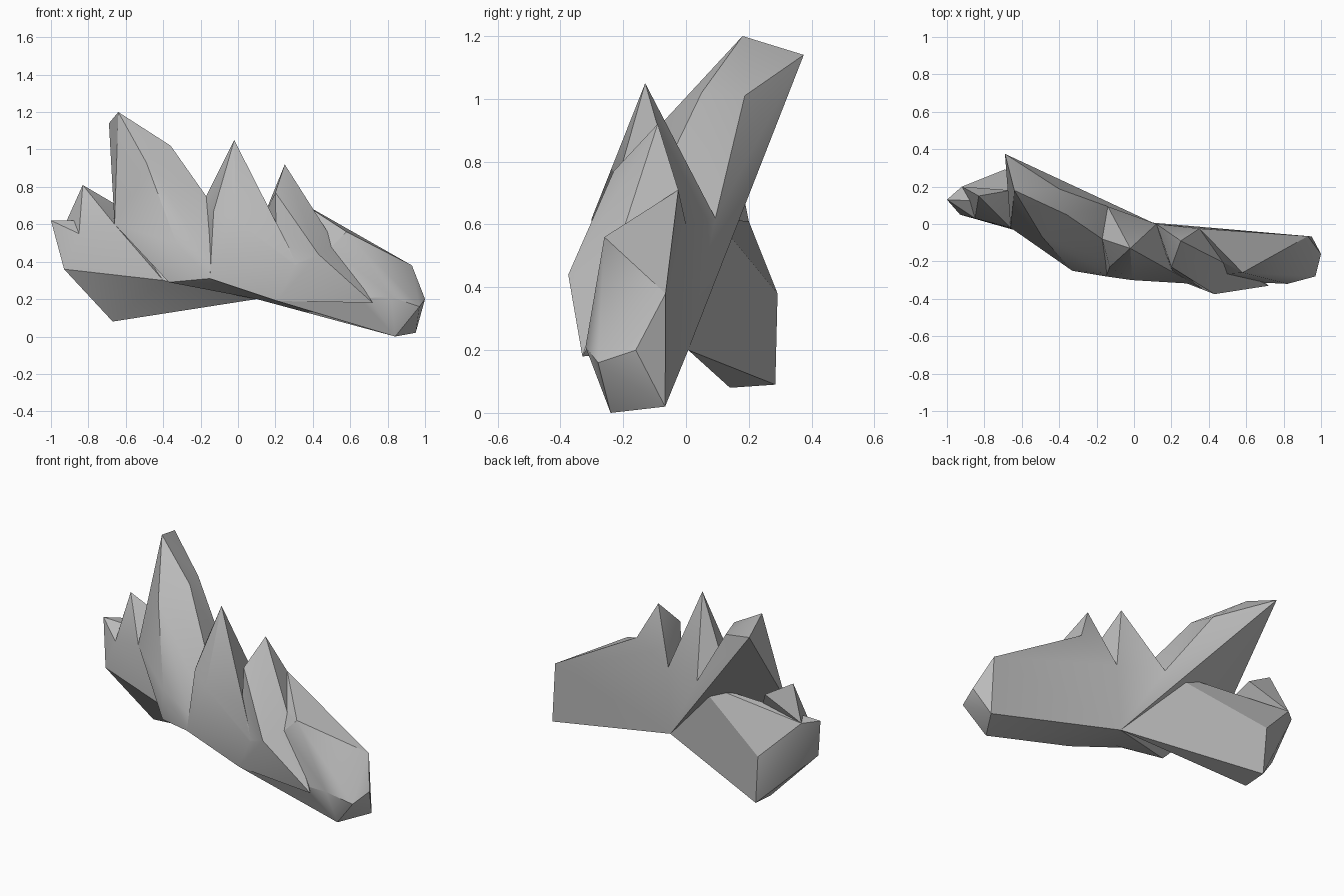
import bpy, bmesh, math

if "Cube" in bpy.data.objects:
    bpy.data.objects.remove(bpy.data.objects["Cube"])

stone = bpy.data.materials.new("grey_stone")
stone.diffuse_color = (0.5, 0.5, 0.5, 1)
stone.use_nodes = True
stone.node_tree.nodes["Principled BSDF"].inputs["Base Color"].default_value = stone.diffuse_color


def back(x, z):
    """Point on the bent rear wall, which every shard shares."""
    return (x, max(0.36 * (0.12 - x), -0.07 * x), z)


def shard(name, *points):
    """One faceted rock: the convex skin around a few corner points."""
    bm = bmesh.new()
    for p in points:
        bm.verts.new(p)
    out = bmesh.ops.convex_hull(bm, input=bm.verts[:])
    loose = {g for g in out["geom_interior"] + out["geom_unused"]
             if isinstance(g, bmesh.types.BMVert)}
    bmesh.ops.delete(bm, geom=list(loose), context="VERTS")
    bmesh.ops.recalc_face_normals(bm, faces=bm.faces[:])
    mesh = bpy.data.meshes.new(name)
    bm.to_mesh(mesh)
    bm.free()
    mesh.materials.append(stone)
    ob = bpy.data.objects.new(name, mesh)
    bpy.context.collection.objects.link(ob)
    return ob


# corners where neighbouring shards meet
left_rim, left_notch = (-.92, .2, .61), (-.85, .03, .55)
left_foot, left_seam = (-.4, -.1, .3), (-.66, -.02, .6)
saddle, saddle_back = (-.17, -.08, .75), back(-.14, .62)
toe_left, toe_mid, toe_right = (-.15, -.28, .31), (.09, -.28, .28), (.21, -.29, .19)
mid_foot = (.32, -.32, .38)
rear_low, rear_high, rear_step = back(.1, .2), back(.12, .6), back(.35, .71)

# left slab with its blunt end
rock = shard("rock_ridge", left_rim, left_notch, left_foot, saddle_back, rear_low,
             (-1, .13, .62), (-.93, .05, .36), (-.67, .14, .08), (-.58, .06, .16),
             back(-.69, .38), back(-.67, .09))

parts = [
    shard("left_spike", left_rim, left_notch, left_foot, left_seam,
          (-.83, .15, .81), (-.66, .18, .71)),
    # tall leaning peak
    shard("tall_peak", left_seam, saddle, saddle_back, toe_left, toe_mid, rear_low,
          (-.64, .18, 1.2), (-.69, .375, 1.14), (-.36, .05, 1.02), (-.49, -.07, .93),
          (-.33, -.25, .5), (-.37, -.2, .29), back(-.4, 1.01)),
    shard("middle_peak", saddle, saddle_back, toe_left, toe_mid, toe_right, mid_foot,
          rear_low, rear_high, (-.02, -.13, 1.05), (-.13, -.23, .67), (-.01, -.3, .62)),
    shard("right_peak", mid_foot, toe_right, rear_low, rear_high, rear_step,
          (.25, -.09, .92), (.2, -.23, .77), (.43, -.375, .44), (.72, -.33, .18)),
    # long low right end
    shard("right_end", toe_right, rear_low, rear_high, rear_step,
          (.58, -.26, .56), (.82, -.32, .21), (.97, -.28, .16), (1, -.16, .2),
          (.84, -.24, 0), back(.93, .38), back(.95, .02)),
]

# fuse every shard into one solid ridge
for part in parts:
    mod = rock.modifiers.new(part.name, "BOOLEAN")
    mod.operation, mod.solver, mod.object = "UNION", "EXACT", part
bpy.context.view_layer.update()
fused = bpy.data.meshes.new_from_object(
    rock.evaluated_get(bpy.context.evaluated_depsgraph_get()))
rock.modifiers.clear()
rock.data = fused
for part in parts:
    bpy.data.objects.remove(part)

# soften shallow creases only
bpy.context.view_layer.objects.active = rock
rock.select_set(True)
bpy.ops.object.shade_smooth_by_angle(angle=math.radians(30))
